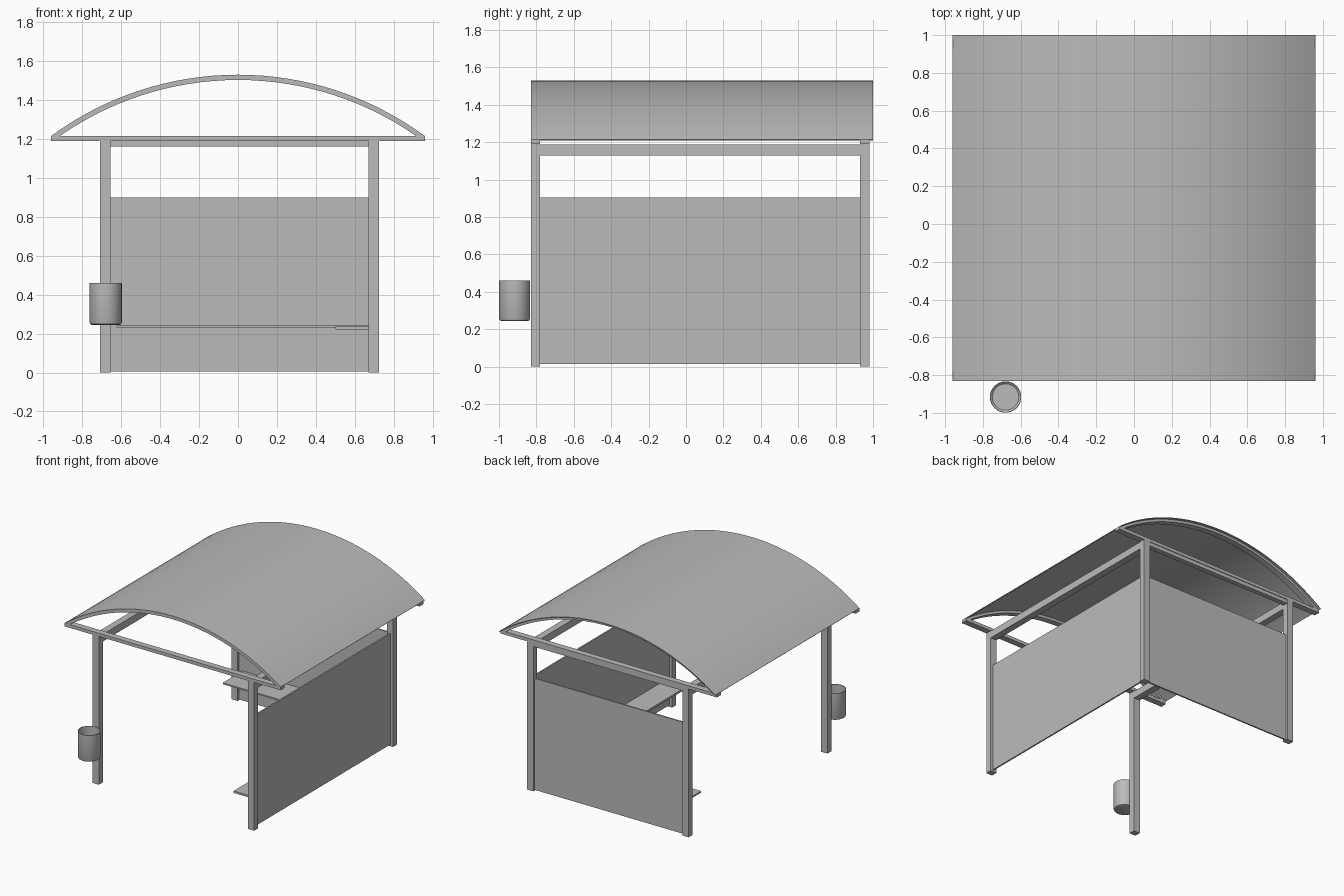
import bpy, bmesh, math

if "Cube" in bpy.data.objects:
    bpy.data.objects.remove(bpy.data.objects["Cube"])

grey = bpy.data.materials.new("light_grey")
grey.diffuse_color = (0.5, 0.5, 0.5, 1)
grey.use_nodes = True
grey.node_tree.nodes["Principled BSDF"].inputs["Base Color"].default_value = grey.diffuse_color


def make(name, verts, faces, smooth=False):
    me = bpy.data.meshes.new(name)
    me.from_pydata(verts, [], faces)
    bm = bmesh.new()
    bm.from_mesh(me)
    bmesh.ops.recalc_face_normals(bm, faces=bm.faces)
    bm.to_mesh(me)
    bm.free()
    me.materials.append(grey)
    ob = bpy.data.objects.new(name, me)
    bpy.context.collection.objects.link(ob)
    if smooth:
        bpy.ops.object.select_all(action='DESELECT')
        bpy.context.view_layer.objects.active = ob
        ob.select_set(True)
        bpy.ops.object.shade_smooth_by_angle(angle=math.radians(35))
    return ob


def box(name, x0, x1, y0, y1, z0, z1):
    v = [(x, y, z) for x in (x0, x1) for y in (y0, y1) for z in (z0, z1)]
    f = [(0, 1, 3, 2), (4, 6, 7, 5), (0, 4, 5, 1), (2, 3, 7, 6), (0, 2, 6, 4), (1, 5, 7, 3)]
    return make(name, v, f)


def arch(name, thick, y0, y1, top=1.53, half=0.96, end=1.215, n=32):
    # curved strip with a rectangular section, swept across x
    sag = top - end
    r = (half * half + sag * sag) / (2 * sag)
    a = math.asin(half / r)
    verts, faces = [], []
    for i in range(n + 1):
        t = -a + 2 * a * i / n
        s, c = math.sin(t), math.cos(t)
        for rad, y in ((r, y0), (r, y1), (r - thick, y1), (r - thick, y0)):
            verts.append((rad * s, y, top - r + rad * c))
    for i in range(n):
        for k in range(4):
            b, d = 4 * i + k, 4 * i + (k + 1) % 4
            faces.append((b, d, d + 4, b + 4))
    faces += [(0, 1, 2, 3), tuple(4 * n + k for k in (3, 2, 1, 0))]
    return make(name, verts, faces, True)


# roof sheet, end ribs and tie beams
arch("roof_sheet", 0.006, -0.83, 1.0)
ends = {"front": (-0.83, -0.78), "back": (0.93, 0.98)}
sides = {"left": (-0.71, -0.655), "right": (0.67, 0.725)}
for e, (y0, y1) in ends.items():
    arch(e + "_roof_rib", 0.026, y0 + 0.001, y1, top=1.529)
    box(e + "_tie_beam", -0.96, 0.96, y0, y1, 1.19, 1.216)
    # posts
    for s, (x0, x1) in sides.items():
        box(f"{e}_{s}_post", x0, x1, y0, y1, 0, 1.19)

# upper rails between posts
for s, (x0, x1) in sides.items():
    box(s + "_top_rail", x0, x1, -0.78, 0.93, 1.13, 1.188)
box("back_top_rail", -0.655, 0.67, 0.935, 0.975, 1.16, 1.19)

# wall panels
box("back_panel", -0.655, 0.67, 0.95, 0.962, 0.005, 0.9)
box("right_panel", 0.692, 0.704, -0.78, 0.93, 0.015, 0.905)

# benches along the two walls
box("back_bench", -0.625, 0.67, 0.70, 0.95, 0.23, 0.242)
box("side_bench", 0.50, 0.692, -0.77, 0.70, 0.22, 0.236)

# open bin hung on the front left post
profile = [(0.083, 0.46), (0.083, 0.257), (0.079, 0.248), (0.072, 0.245)]
inner = [(0.07, 0.252), (0.079, 0.26), (0.079, 0.46)]
rings = profile + inner
N = 32
verts, faces = [], []
for r, z in rings:
    for i in range(N):
        a = 2 * math.pi * i / N
        verts.append((-0.68 + r * math.cos(a), -0.916 + r * math.sin(a), z))
for k in range(len(rings)):
    if k == len(profile) - 1:
        continue  # gap between outer and inner floor
    k2 = (k + 1) % len(rings)
    for i in range(N):
        j = (i + 1) % N
        faces.append((k * N + i, k * N + j, k2 * N + j, k2 * N + i))
for k in (len(profile) - 1, len(profile)):
    faces.append(tuple(k * N + i for i in range(N)))
make("litter_bin", verts, faces, True)
